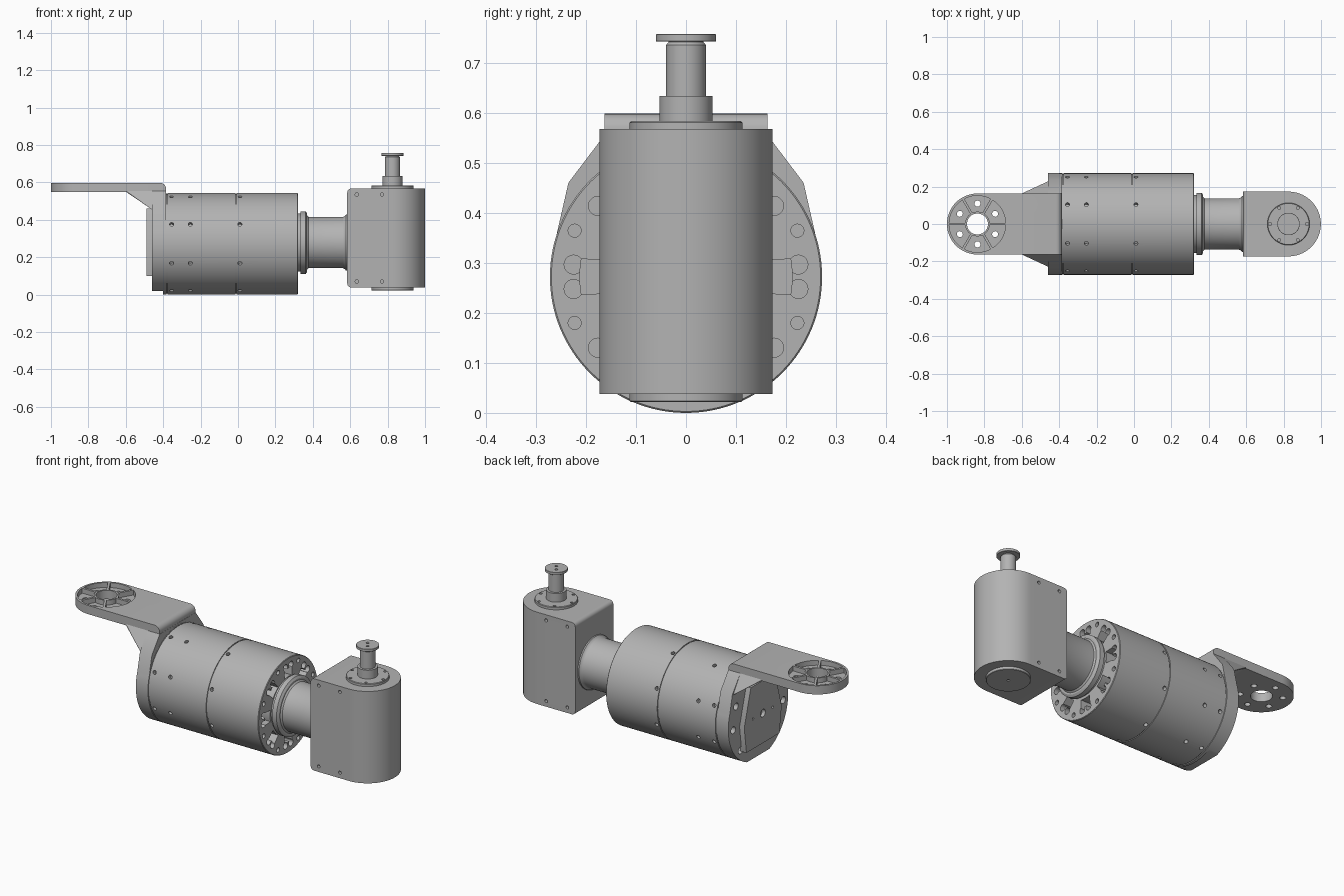
import bpy, bmesh
from math import sin, cos, pi, radians
from mathutils import Matrix, Vector

cube = bpy.data.objects.get("Cube")
if cube:
    bpy.data.objects.remove(cube, do_unlink=True)

grey = bpy.data.materials.new("machined grey")
grey.use_nodes = True
COLOUR = (0.45, 0.45, 0.45, 1)
grey.diffuse_color = COLOUR
grey.node_tree.nodes["Principled BSDF"].inputs["Base Color"].default_value = COLOUR

AXIS_Z = 0.272      # height of the motor axis
BODY_R = 0.272
HEAD_X = 0.826      # centre of the gearbox output
ARM_X = -0.837      # centre of the bracket hub
EIGHTHS = [radians(22.5 + 45 * i) for i in range(8)]


def place(axis, u, v, w):
    """Point from two plane coordinates and a distance along the axis."""
    return {"X": (w, u, v), "Y": (u, w, v), "Z": (u, v, w)}[axis]


def finish(name, bm):
    bmesh.ops.recalc_face_normals(bm, faces=bm.faces)
    mesh = bpy.data.meshes.new(name)
    bm.to_mesh(mesh)
    bm.free()
    obj = bpy.data.objects.new(name, mesh)
    bpy.context.collection.objects.link(obj)
    mesh.materials.append(grey)
    return obj


def add_prism(bm, points, axis, lo, hi):
    rings = [[bm.verts.new(place(axis, u, v, w)) for u, v in points] for w in (lo, hi)]
    bm.faces.new(rings[0])
    bm.faces.new(rings[1])
    for i in range(len(points)):
        j = (i + 1) % len(points)
        bm.faces.new((rings[0][i], rings[0][j], rings[1][j], rings[1][i]))


def prism(name, points, axis, lo, hi):
    bm = bmesh.new()
    add_prism(bm, points, axis, lo, hi)
    return finish(name, bm)


def lathe(name, profile, axis, u=0, v=0, n=96):
    """Solid of revolution from (distance, radius) pairs."""
    bm = bmesh.new()
    rings = [[bm.verts.new(place(axis, a, b, w)) for a, b in circle(u, v, r, n)]
             for w, r in profile]
    for low, high in zip(rings, rings[1:]):
        for i in range(n):
            j = (i + 1) % n
            bm.faces.new((low[i], low[j], high[j], high[i]))
    bm.faces.new(rings[0])
    bm.faces.new(rings[-1])
    return finish(name, bm)


def arc(u, v, r, start, end, n):
    return [(u + r * cos(start + (end - start) * i / n),
             v + r * sin(start + (end - start) * i / n)) for i in range(n + 1)]


def circle(u, v, r, n=20):
    return arc(u, v, r, 0, 2 * pi, n)[:-1]


def sector(u, v, r0, r1, mid, gap0, gap1):
    """Ring segment; gap0 and gap1 are half angles at the two radii."""
    return (arc(u, v, r0, mid - gap0, mid + gap0, 10)
            + arc(u, v, r1, mid + gap1, mid - gap1, 10))


def ring_of_circles(u, v, spread, r, angles):
    return [circle(u + spread * cos(a), v + spread * sin(a), r) for a in angles]


def subtract(target, cutter):
    cutter.hide_render = True
    mod = target.modifiers.new("cut", "BOOLEAN")
    mod.operation = "DIFFERENCE"
    mod.solver = "EXACT"
    mod.object = cutter
    bpy.context.view_layer.objects.active = target
    bpy.ops.object.modifier_apply(modifier=mod.name)
    bpy.data.objects.remove(cutter, do_unlink=True)


def cut(target, shapes, axis, lo, hi):
    bm = bmesh.new()
    for points in shapes:
        add_prism(bm, points, axis, lo, hi)
    subtract(target, finish("cutter", bm))


def bevel(obj, test, width):
    bm = bmesh.new()
    bm.from_mesh(obj.data)
    edges = [e for e in bm.edges if all(test(v.co) for v in e.verts)
             and abs(e.verts[0].co.z - e.verts[1].co.z) < 0.001]
    bmesh.ops.bevel(bm, geom=edges, offset=width, segments=6, affect="EDGES", profile=0.5)
    bm.to_mesh(obj.data)
    bm.free()


# Motor housing with shallow seam grooves
profile = [(-0.40, BODY_R)]
for seam in (-0.38, -0.01):
    profile += [(seam - 0.003, BODY_R), (seam - 0.003, BODY_R - 0.005),
                (seam + 0.003, BODY_R - 0.005), (seam + 0.003, BODY_R)]
profile += [(0.317, BODY_R), (0.32, BODY_R - 0.003)]
housing = lathe("motor_housing", profile, "X", 0, AXIS_Z, 128)

# Vent pockets and bolt holes in the output end
spokes = [radians(45 * i) for i in range(8)]
cut(housing, [sector(0, AXIS_Z, 0.165, 0.212, a, 0.2, 0.17) for a in spokes], "X", 0.25, 0.4)
lobes = [a + side * 0.108 for a in spokes for side in (-1, 1)]
cut(housing, ring_of_circles(0, AXIS_Z, 0.226, 0.019, lobes), "X", 0.26, 0.4)
cut(housing, ring_of_circles(0, AXIS_Z, 0.241, 0.013, EIGHTHS), "X", 0.29, 0.4)

# Radial screw holes around the housing
bm = bmesh.new()
for x in (-0.355, -0.255, 0.01):
    for a in EIGHTHS:
        out = Vector((0, cos(a), sin(a)))
        turn = out.to_track_quat("Z", "Y").to_matrix().to_4x4()
        spot = Matrix.Translation(Vector((x, 0, AXIS_Z)) + out * BODY_R)
        bmesh.ops.create_cone(bm, cap_ends=True, segments=14, radius1=0.011,
                              radius2=0.011, depth=0.05, matrix=spot @ turn)
subtract(housing, finish("cutter", bm))

# Output collar and neck tube
lathe("output_neck", [(0.24, 0.155), (0.335, 0.155), (0.335, 0.167), (0.362, 0.167),
                      (0.37, 0.155), (0.37, 0.145), (0.378, 0.137), (0.56, 0.137),
                      (0.57, 0.141), (0.577, 0.149), (0.60, 0.153)], "X", 0, AXIS_Z + 0.006)

# Gearbox block with a round end
outline = [(0.584, 0.173), (0.584, -0.173)] + arc(HEAD_X, 0, 0.173, -pi / 2, pi / 2, 40)
gearbox = prism("gearbox_block", outline, "Z", 0.038, 0.567)
bevel(gearbox, lambda co: co.x < 0.59, 0.022)
bolts = [circle(x, z, 0.009, 14) for x in (0.635, 0.77) for z in (0.07, 0.535)]
for side in (-1, 1):
    cut(gearbox, bolts, "Y", side * 0.173 - 0.02, side * 0.173 + 0.02)

# Gearbox covers
top_cover = lathe("top_cover", [(0.56, 0.113), (0.58, 0.113), (0.583, 0.11)], "Z", HEAD_X)
cut(top_cover, ring_of_circles(HEAD_X, 0, 0.099, 0.008, [i * pi / 3 for i in range(6)]),
    "Z", 0.57, 0.6)
bottom_cover = lathe("bottom_cover", [(0.022, 0.111), (0.024, 0.113), (0.05, 0.113)], "Z", HEAD_X)
cut(bottom_cover, [circle(HEAD_X, 0, 0.008)], "Z", 0, 0.03)

# Output shaft and end cap
lathe("output_shaft", [(0.57, 0.053), (0.633, 0.053), (0.633, 0.04), (0.735, 0.04),
                       (0.741, 0.035), (0.745, 0.035)], "Z", HEAD_X, 0, 48)
cap = lathe("shaft_cap", [(0.742, 0.059), (0.743, 0.06), (0.756, 0.06), (0.757, 0.059)],
            "Z", HEAD_X, 0, 48)
cut(cap, ring_of_circles(HEAD_X, 0, 0.02, 0.008, [radians(125), radians(305)]), "Z", 0.75, 0.8)

# Bracket arm with a spoked hub
outline = [(-0.385, -0.163), (-0.385, 0.163)] + arc(ARM_X, 0, 0.163, pi / 2, 1.5 * pi, 48)
arm = prism("bracket_arm", outline, "Z", 0.548, 0.598)
bevel(arm, lambda co: co.x > -0.39 and co.z > 0.59, 0.032)
sixths = [radians(30 + 60 * i) for i in range(6)]
cut(arm, [sector(ARM_X, 0, 0.066, 0.151, a, pi / 6 - 0.1, pi / 6 - 0.044) for a in sixths],
    "Z", 0.57, 0.7)
cut(arm, ring_of_circles(ARM_X, 0, 0.109, 0.016, sixths) + [circle(ARM_X, 0, 0.056, 40)],
    "Z", 0.5, 0.7)

# Bracket back plate: a round flange with shoulders, trimmed flat at the base
low = radians(-68)
outline = arc(0, AXIS_Z, BODY_R, low, radians(18), 30) + [(0.235, 0.46), (0.163, 0.555)]
outline += [(-y, z) for y, z in reversed(outline)]
flange = prism("bracket_flange", outline, "X", -0.46, -0.384)
cut(flange, ring_of_circles(0, AXIS_Z, 0.228, 0.02, [radians(a) for a in (-45, -5, 28, 152, 185, 225)]),
    "X", -0.5, -0.42)

# Gusset blending the arm into the flange
bm = bmesh.new()
for x, y, z in [(-0.6, 0.163, 0.55), (-0.52, 0.19, 0.507), (-0.46, 0.228, 0.455),
                (-0.42, 0.228, 0.455), (-0.42, 0.163, 0.555), (-0.6, 0.163, 0.555)]:
    for side in (-1, 1):
        bm.verts.new((x, y * side, z))
bmesh.ops.convex_hull(bm, input=bm.verts)
finish("bracket_gusset", bm)

# Rear cover panel
half = [(0.15, 0.10), (0.17, 0.25), (0.11, 0.46)]
panel = prism("rear_panel", half + [(-y, z) for y, z in reversed(half)], "X", -0.49, -0.45)
cut(panel, [circle(0, AXIS_Z, 0.022)] + [circle(y, AXIS_Z, 0.007) for y in (-0.09, 0.09)],
    "X", -0.5, -0.47)

# Smooth shading on curved parts with crisp edges
for obj in bpy.context.scene.objects:
    obj.select_set(obj.type == "MESH")
bpy.context.view_layer.objects.active = housing
bpy.ops.object.shade_smooth_by_angle(angle=radians(30))
